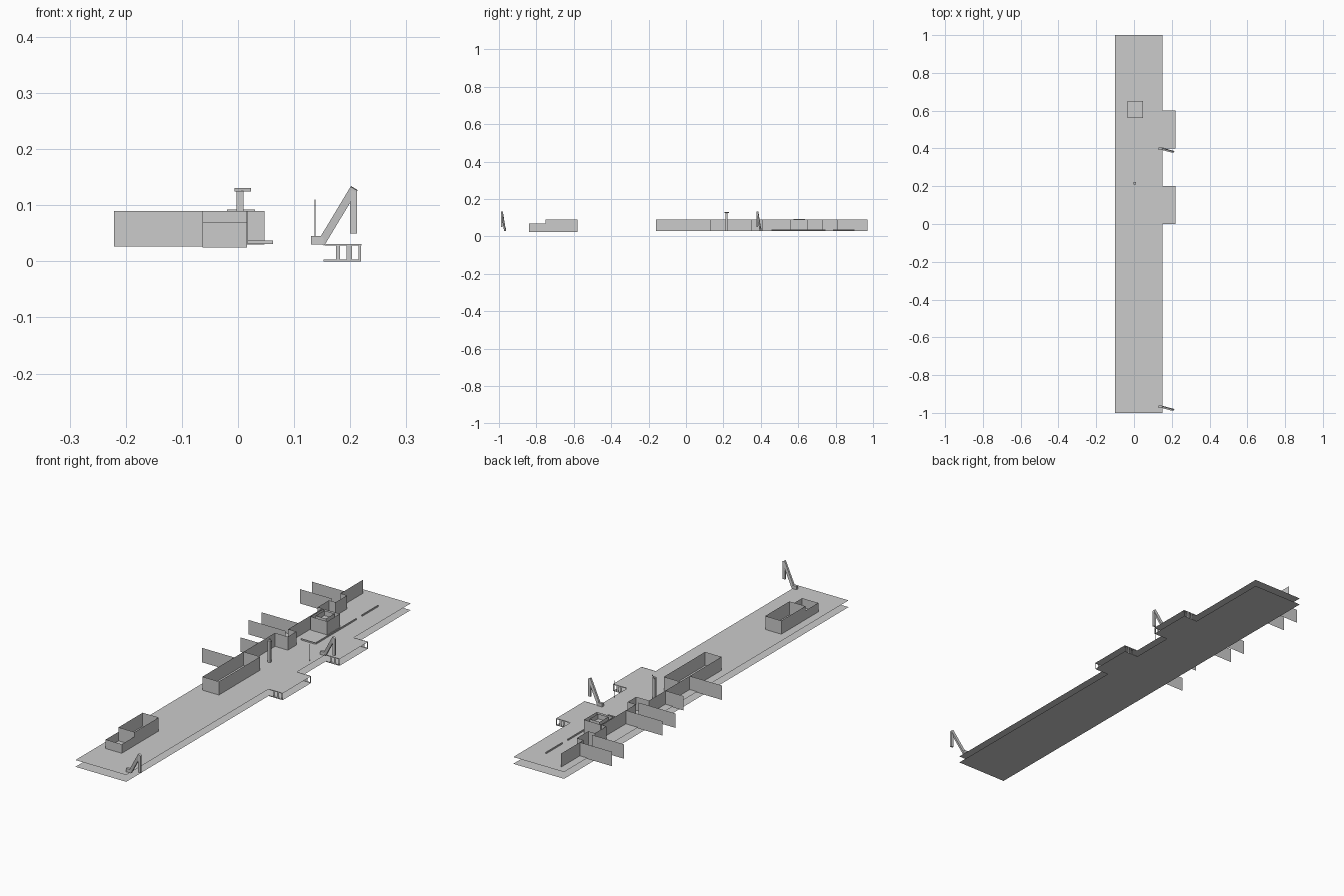
import bpy, bmesh, math
from mathutils import Vector

if "Cube" in bpy.data.objects:
    bpy.data.objects.remove(bpy.data.objects["Cube"])


def build(name, polys):
    """One mesh object from a few polygons."""
    bm = bmesh.new()
    for p in polys:
        bm.faces.new([bm.verts.new(v) for v in p])
    bmesh.ops.remove_doubles(bm, verts=bm.verts, dist=1e-5)
    me = bpy.data.meshes.new(name)
    bm.to_mesh(me)
    bm.free()
    ob = bpy.data.objects.new(name, me)
    bpy.context.collection.objects.link(ob)
    return ob


def wall(a, b, z0, z1):
    return [(*a, z0), (*b, z0), (*b, z1), (*a, z1)]


def walls(name, path, z0, z1, closed=False):
    pts = path + path[:1] if closed else path
    return build(name, [wall(a, b, z0, z1) for a, b in zip(pts, pts[1:])])


def rect(x0, x1, y0, y1):
    return [(x0, y0), (x1, y0), (x1, y1), (x0, y1)]


def box(name, x0, x1, y0, y1, z0, z1):
    r = rect(x0, x1, y0, y1)
    polys = [wall(r[i], r[(i + 1) % 4], z0, z1) for i in range(4)]
    polys.append([(*p, z1) for p in r])
    polys.append([(*p, z0) for p in reversed(r)])
    return build(name, polys)


def beam(name, a, b, w, d):
    """Square bar from a to b."""
    a, b = Vector(a), Vector(b)
    t = (b - a).normalized()
    s = t.cross(Vector((0, 1, 0))).normalized() * w / 2
    u = t.cross(s).normalized() * d / 2
    ring = [s + u, s - u, -s - u, -s + u]
    polys = [[a + ring[i], a + ring[(i + 1) % 4], b + ring[(i + 1) % 4], b + ring[i]]
             for i in range(4)]
    polys += [[a + r for r in reversed(ring)], [b + r for r in ring]]
    return build(name, polys)


# two stacked thin sheets, each with two side tabs
outline = [(-.1, -1), (.15, -1), (.15, 0), (.22, 0), (.22, .2), (.15, .2),
           (.15, .4), (.22, .4), (.22, .6), (.15, .6), (.15, 1), (-.1, 1)]
for name, z in (("lower_deck", 0), ("upper_deck", .03)):
    build(name, [[(x, y, z) for x, y in outline]])

# tab edge strips and supports
for y0 in (0, .4):
    for y in (y0, y0 + .2):
        build("tab_supports", [wall((a, y), (b, y), 0, .03)
                               for a, b in ((.175, .182), (.193, .203), (.215, .219))])
        build("tab_edge", [wall((.152, y), (.218, y), 0, .003),
                           wall((.155, y), (.22, y), .028, .031)])

# front open enclosure: low bay then tall bay
walls("front_low_bay", [(-.063, -.75), (-.063, -.84), (.016, -.84), (.016, -.75)], .025, .07)
walls("front_tall_bay", rect(-.063, .016, -.75, -.58), .025, .09, True)

# middle open enclosure
walls("middle_enclosure", rect(-.063, .018, -.16, .13), .03, .09, True)

# long stepped wall
walls("long_wall", [(-.063, .13), (-.063, .35), (0, .35), (0, .41), (-.04, .41),
                    (-.04, .56), (-.04, .65), (-.063, .65), (-.063, .73), (-.03, .73),
                    (-.03, .81), (-.063, .81), (-.063, .97)], .03, .09)

# cross panels
for x0, x1, y in ((-.221, -.063, .064), (-.153, -.063, .235), (-.221, -.04, .39),
                  (-.221, -.04, .48), (-.221, -.063, .75), (-.221, -.063, .836)):
    build("cross_panel", [wall((x0, y), (x1, y), .026, .09)])

# stepped open cabin with floor
walls("cabin_walls", rect(-.035, .047, .56, .65), .03, .09, True)
build("cabin_floor", [[(x, y, .07) for x, y in rect(-.035, .047, .56, .65)]])
walls("cabin_front", rect(-.02, .03, .575, .635), .07, .092, True)

# low rails on the deck
box("rail_long", .058, .062, .46, .745, .031, .037)
box("rail_cross", -.01, .06, .458, .462, .031, .037)
box("rail_back", .058, .062, .785, .9, .031, .037)

# slim posts
box("lookout_post", -.003, .01, .21, .222, .03, .125)
build("lookout_cap", [wall((-.006, .23), (.023, .207), .124, .131)])
box("thin_pole", .1365, .138, .309, .3105, .035, .11)

# two cranes
for y in (.398, -.968):
    box("crane_base", .13, .152, y - .006, y + .006, .03, .045)
    beam("crane_boom", (.148, y, .032), (.207, y - .016, .13), .014, .009)
    box("crane_hook_arm", .2, .212, y - .02, y - .012, .05, .126)
